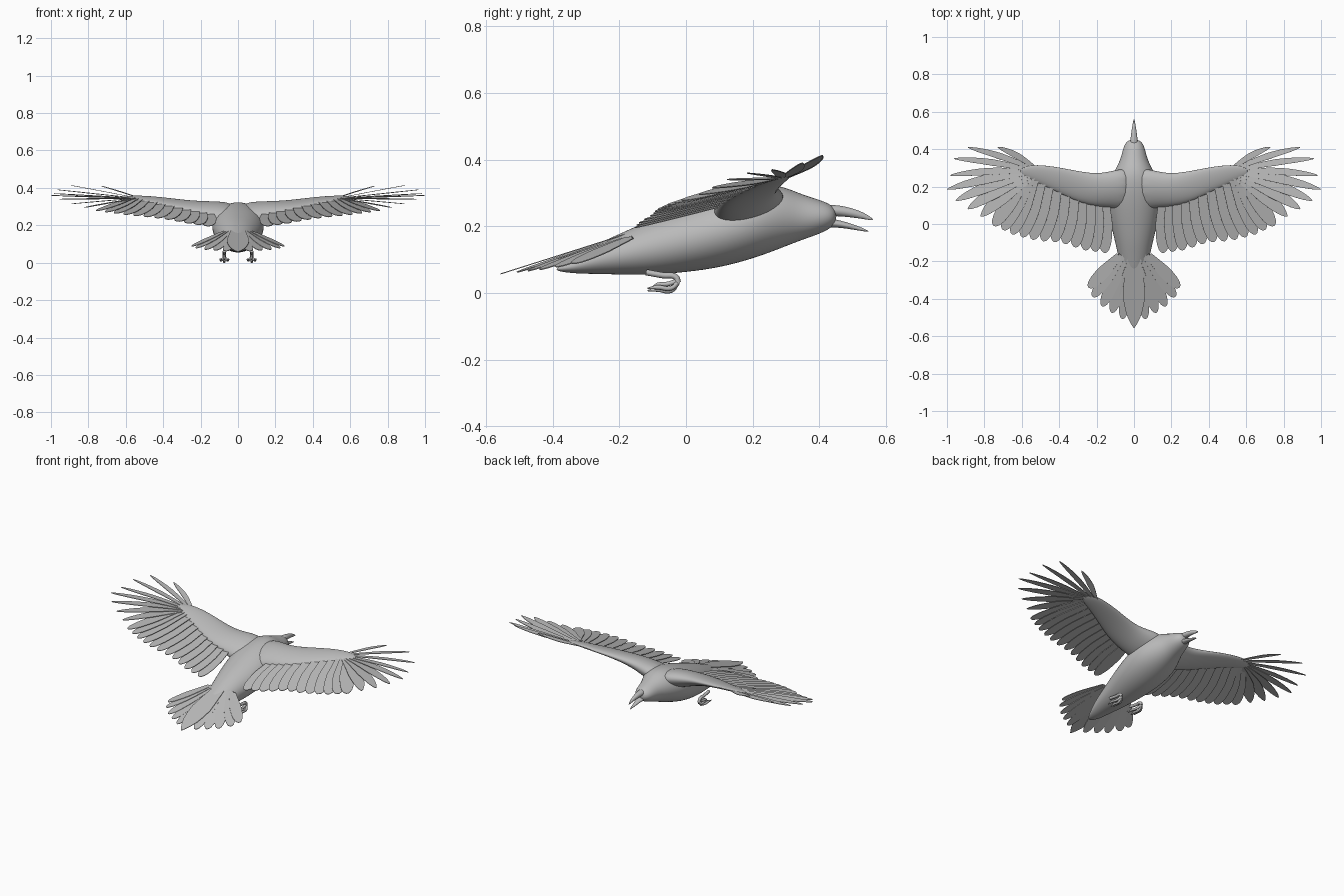
import bpy
import bmesh
from math import sin, cos, pi
from mathutils import Vector

cube = bpy.data.objects.get("Cube")
if cube:
    bpy.data.objects.remove(cube, do_unlink=True)

GREY = (0.5, 0.5, 0.5, 1)
grey = bpy.data.materials.new("plain grey")
grey.use_nodes = True
grey.diffuse_color = GREY
grey.node_tree.nodes["Principled BSDF"].inputs["Base Color"].default_value = GREY


def finish(bm, name, smooth=True, subdivide=0, thickness=0):
    bmesh.ops.recalc_face_normals(bm, faces=bm.faces)
    mesh = bpy.data.meshes.new(name)
    bm.to_mesh(mesh)
    bm.free()
    mesh.materials.append(grey)
    for face in mesh.polygons:
        face.use_smooth = smooth
    obj = bpy.data.objects.new(name, mesh)
    bpy.context.collection.objects.link(obj)
    if subdivide:
        mod = obj.modifiers.new("smooth", 'SUBSURF')
        mod.levels = mod.render_levels = subdivide
    if thickness:
        mod = obj.modifiers.new("thickness", 'SOLIDIFY')
        mod.thickness = thickness
        mod.offset = 0
    return obj


def loft(name, rings):
    """Skin a closed tube through rings of points."""
    bm = bmesh.new()
    loops = [[bm.verts.new(p) for p in ring] for ring in rings]
    n = len(loops[0])
    for a, b in zip(loops, loops[1:]):
        for i in range(n):
            j = (i + 1) % n
            bm.faces.new((a[i], a[j], b[j], b[i]))
    bm.faces.new(loops[0])
    bm.faces.new(loops[-1])
    return finish(bm, name, subdivide=2)


def angles(n):
    return [2 * pi * i / n for i in range(n)]


def lengthwise(name, stations, n=16):
    """Stations along y: y, bottom z, top z, half width."""
    loft(name, [[(w * cos(a), y, (lo + hi) / 2 + (hi - lo) / 2 * sin(a))
                 for a in angles(n)] for y, lo, hi, w in stations])


def feather(bm, s, root, tip, width, power=6, blunt=0.5, bend=0, roll=0.06):
    """One flat vane from root to tip, mirrored in x by s."""
    root, tip = Vector(root), Vector(tip)
    span = tip - root
    side = span.cross(Vector((0, 0, 1))).normalized()
    up = side.cross(span).normalized()
    rows, steps = [], 9
    for k in range(steps + 1):
        t = sin(pi / 2 * k / steps)
        w = width * (0.55 + 0.45 * min(1, 2 * t)) * max(0, 1 - t ** power) ** blunt
        mid = root + span * t + side * bend * sin(pi * t)
        row = []
        for u in ((-1, 0, 1) if k < steps else (0,)):
            p = mid + side * w * u + up * roll * w * u
            row.append(bm.verts.new((p.x * s, p.y, p.z)))
        rows.append(row)
    for a, b in zip(rows, rows[1:]):
        for i in range(2):
            if len(b) == 3:
                bm.faces.new((a[i], a[i + 1], b[i + 1], b[i]))
            else:
                bm.faces.new((a[i], a[i + 1], b[0]))


def along(keys, t):
    """Value at t (0 to 1) on a list of evenly spaced keys."""
    f = t * (len(keys) - 1)
    i = min(int(f), len(keys) - 2)
    return Vector(keys[i]).lerp(Vector(keys[i + 1]), f - i)


def tube(name, points, radius):
    curve = bpy.data.curves.new(name, 'CURVE')
    curve.dimensions = '3D'
    curve.bevel_depth = radius
    curve.bevel_resolution = 2
    curve.resolution_u = 5
    curve.use_fill_caps = True
    spline = curve.splines.new('BEZIER')
    spline.bezier_points.add(len(points) - 1)
    for i, (bp, p) in enumerate(zip(spline.bezier_points, points)):
        bp.co = p
        bp.handle_left_type = bp.handle_right_type = 'AUTO'
        bp.radius = 0.3 if name.count("toe") and i == len(points) - 1 else 1
    curve.materials.append(grey)
    bpy.context.collection.objects.link(bpy.data.objects.new(name, curve))


# Body, neck and head
lengthwise("body", [
    (-.39, .066, .076, .012), (-.34, .058, .098, .04), (-.27, .056, .148, .062),
    (-.2, .054, .178, .08), (-.1, .052, .225, .102), (0, .06, .262, .127),
    (.1, .073, .298, .142), (.2, .1, .325, .142), (.28, .13, .328, .108),
    (.34, .155, .3, .075), (.39, .172, .284, .063), (.43, .19, .27, .05),
    (.452, .21, .25, .025)])

# Open beak
lengthwise("upper_beak", [(.41, .23, .265, .024), (.45, .23, .266, .021),
                          (.5, .226, .256, .014), (.54, .22, .239, .007),
                          (.562, .217, .222, .001)], 10)
lengthwise("lower_beak", [(.41, .195, .228, .024), (.45, .197, .222, .02),
                          (.5, .19, .208, .012), (.55, .182, .187, .002)], 10)

# Wing arm stations: x, y, z, half chord, half thickness
ARM = [(0, .19, .25, .125, .065), (.12, .185, .27, .1, .055), (.2, .18, .285, .09, .04),
       (.3, .2, .305, .085, .026), (.4, .235, .325, .07, .019),
       (.5, .265, .34, .053, .014), (.57, .278, .346, .036, .01),
       (.61, .28, .348, .012, .004)]
SLOPE = 0.25

# Trailing feather keys: root x y z, tip x y
ROOTS = [(.16, .17, .277), (.24, .18, .292), (.33, .2, .31),
         (.43, .23, .328), (.52, .26, .342), (.57, .26, .345)]
TIPS = [(.155, -.155), (.27, -.14), (.39, -.1), (.52, -.09), (.64, -.06), (.75, -.01)]

# Hand feather tips, from the rear one to the leading one
HAND_TIPS = [(.82, .04, .295), (.89, .08, .315), (.955, .125, .34), (1, .185, .36),
             (.985, .26, .37), (.965, .35, .39), (.89, .41, .413), (.73, .412, .41)]
HAND_ROOTS = [(.56, .25, .342), (.57, .28, .346), (.53, .3, .347)]

# Tail fan from the outer feather to the inner one
TAIL_ROOTS = [(.08, -.17, .165), (.015, -.17, .177)]
TAIL_TIPS = [(.243, -.34, .088), (.22, -.39, .078), (.17, -.44, .07),
             (.118, -.475, .066), (.062, -.508, .062)]

for s, label in ((1, "left"), (-1, "right")):
    loft(label + "_wing_arm", [
        [(s * x, y + c * cos(a), z + h * sin(a) + SLOPE * c * cos(a))
         for a in angles(14)] for x, y, z, c, h in ARM])

    bm = bmesh.new()
    count = 12
    for i in range(count):
        root = along(ROOTS, i / (count - 1))
        end = along(TIPS, i / (count - 1))
        drop = SLOPE * (end.y - root.y)
        feather(bm, s, root, (end.x, end.y, root.z + drop), .042)
    finish(bm, label + "_trailing_feathers", smooth=False, thickness=.003)

    bm = bmesh.new()
    for i, tip in enumerate(HAND_TIPS):
        t = i / (len(HAND_TIPS) - 1)
        feather(bm, s, along(HAND_ROOTS, t), tip, .042 - .024 * min(1, 1.6 * t),
                power=4, blunt=.7, bend=-.01)
    finish(bm, label + "_hand_feathers", smooth=False, thickness=.003)

    bm = bmesh.new()
    for i, tip in enumerate(TAIL_TIPS):
        feather(bm, s, along(TAIL_ROOTS, i / (len(TAIL_TIPS) - 1)), tip, .034)
    finish(bm, label + "_tail_feathers", smooth=False, thickness=.003)

    # Tucked leg with curled toes
    x = .073 * s
    tube(label + "_leg", [(x, -.12, .062), (x, -.07, .053), (x, -.03, .047),
                          (x, -.024, .03)], .009)
    for name, dx, z in (("inner", -.02, .014), ("middle", 0, .007), ("outer", .02, .014)):
        tube(f"{label}_{name}_toe", [(x, -.024, .032), (x + s * dx * .7, -.045, z),
                                     (x + s * dx, -.085, z + .003),
                                     (x + s * dx, -.115, z)], .007)
    tube(label + "_back_toe", [(x, -.026, .036), (x, -.055, .027),
                               (x, -.085, .024), (x, -.1, .018)], .007)

# Broad pointed middle tail feather
bm = bmesh.new()
feather(bm, 1, (0, -.16, .183), (0, -.557, .057), .062, power=5, blunt=1, roll=0)
finish(bm, "middle_tail_feather", smooth=False, thickness=.003)
